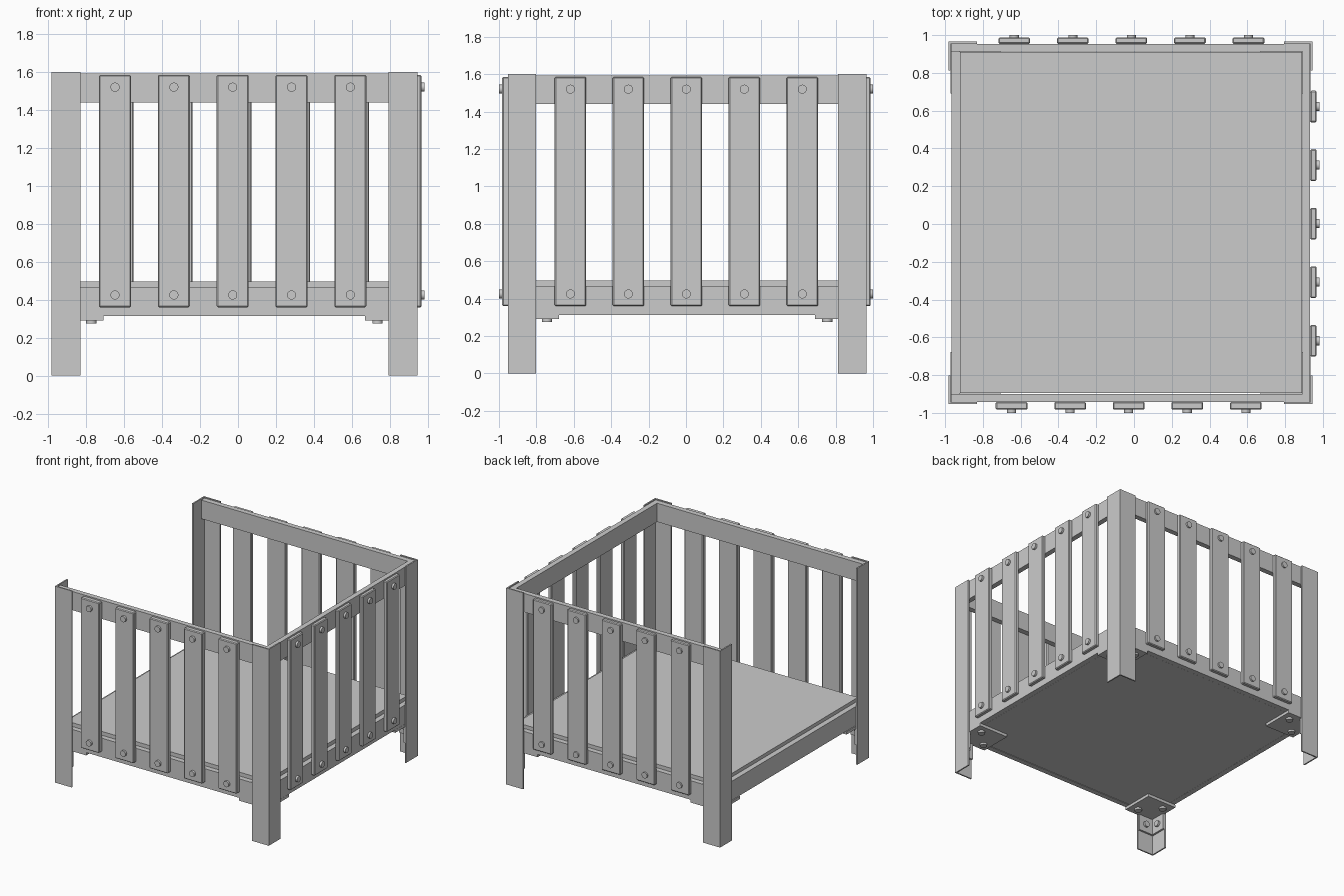
import bpy, math
from mathutils import Vector

if "Cube" in bpy.data.objects:
    bpy.data.objects.remove(bpy.data.objects["Cube"])


def box(name, lo, hi, bevel=0.0):
    lo, hi = Vector(lo), Vector(hi)
    bpy.ops.mesh.primitive_cube_add(size=1, location=(lo + hi) / 2)
    ob = bpy.context.object
    ob.name = name
    ob.scale = [abs(v) for v in hi - lo]
    bpy.ops.object.transform_apply(location=False, rotation=False, scale=True)
    if bevel:
        m = ob.modifiers.new("edge", 'BEVEL')
        m.width, m.segments = bevel, 1
    return ob


def bolt(name, start, end, r=0.024):
    # round bolt head running from start to end
    a, b = Vector(start), Vector(end)
    d = b - a
    bpy.ops.mesh.primitive_cylinder_add(vertices=20, radius=r, depth=d.length,
                                        location=(a + b) / 2,
                                        rotation=d.to_track_quat('Z', 'Y').to_euler())
    ob = bpy.context.object
    ob.name = name
    bpy.ops.object.shade_smooth_by_angle(angle=math.radians(35))


def prism(name, pts, z0, z1):
    n = len(pts)
    verts = [(x, y, z) for z in (z0, z1) for x, y in pts]
    faces = [list(range(n))[::-1], list(range(n, 2 * n))]
    faces += [[i, (i + 1) % n, n + (i + 1) % n, n + i] for i in range(n)]
    me = bpy.data.meshes.new(name)
    me.from_pydata(verts, [], faces)
    ob = bpy.data.objects.new(name, me)
    bpy.context.collection.objects.link(ob)


X0, X1, Y0, Y1 = -0.983, 0.945, -0.953, 0.965      # outer corners of the posts
T, W = 0.011, 0.152                                # post sheet thickness, flange width

# Corner posts (angle profile) and under-floor brackets
for cx, sx, xn in ((X0, 1, "left"), (X1, -1, "right")):
    for cy, sy, yn in ((Y0, 1, "front"), (Y1, -1, "back")):
        def p(u, v, z=None):
            q = (cx + sx * u, cy + sy * v)
            return q if z is None else q + (z,)
        tag = yn + "_" + xn
        prof = [p(0, 0), p(W, 0), p(W, T), p(T, T), p(T, W), p(0, W)]
        if sx * sy < 0:
            prof.reverse()
        prism(tag + "_post", prof, 0, 1.6)
        box(tag + "_bracket_plate", p(T, T, 0.29), p(0.275, 0.275, 0.313))
        box(tag + "_bracket_flange_a", p(T, T, 0.16), p(0.15, T + 0.015, 0.29))
        box(tag + "_bracket_flange_b", p(T, T, 0.16), p(T + 0.015, 0.15, 0.29))
        for u, v in ((0.21, 0.08), (0.08, 0.21)):
            bolt(tag + "_plate_bolt", p(u, v, 0.30), p(u, v, 0.274), 0.027)
        bolt(tag + "_flange_bolt", p(0.09, 0.02, 0.225), p(0.09, 0.042, 0.225))
        bolt(tag + "_flange_bolt", p(0.02, 0.09, 0.225), p(0.042, 0.09, 0.225))

# Rails: lower ring on four sides, upper rails on three (left side is open)
for level, z0, z1 in (("lower", 0.313, 0.468), ("upper", 1.44, 1.592)):
    box(level + "_front_rail", (-0.968, -0.942, z0), (0.933, -0.9, z1))
    box(level + "_back_rail", (-0.968, 0.912, z0), (0.933, 0.954, z1))
    box(level + "_right_rail", (0.891, -0.9, z0), (0.933, 0.912, z1))
box("lower_left_rail", (-0.965, -0.9, 0.313), (-0.922, 0.912, 0.468))

# Floor panel
box("floor", (-0.922, -0.896, 0.314), (0.889, 0.91, 0.497))

# Slats with bolts
Z0, Z1, H = 0.36, 1.585, 0.084
for i in range(5):
    s = -0.648 + 0.31 * i
    for name, c, ya, yb, yc in (("front_slat", s, -0.942, -0.983, -1.0),
                                ("back_slat", s + 0.014, 0.954, 0.987, 1.0)):
        box(name, (c - H, ya, Z0), (c + H, yb, Z1), 0.006)
        for z in (0.425, 1.52):
            bolt(name + "_bolt", (c, yb * 0.99, z), (c, yc, z))
    c = s + 0.03
    box("right_slat", (0.933, c - H, Z0), (0.966, c + H, Z1), 0.006)
    for z in (0.425, 1.52):
        bolt("right_slat_bolt", (0.955, c, z), (0.982, c, z))
